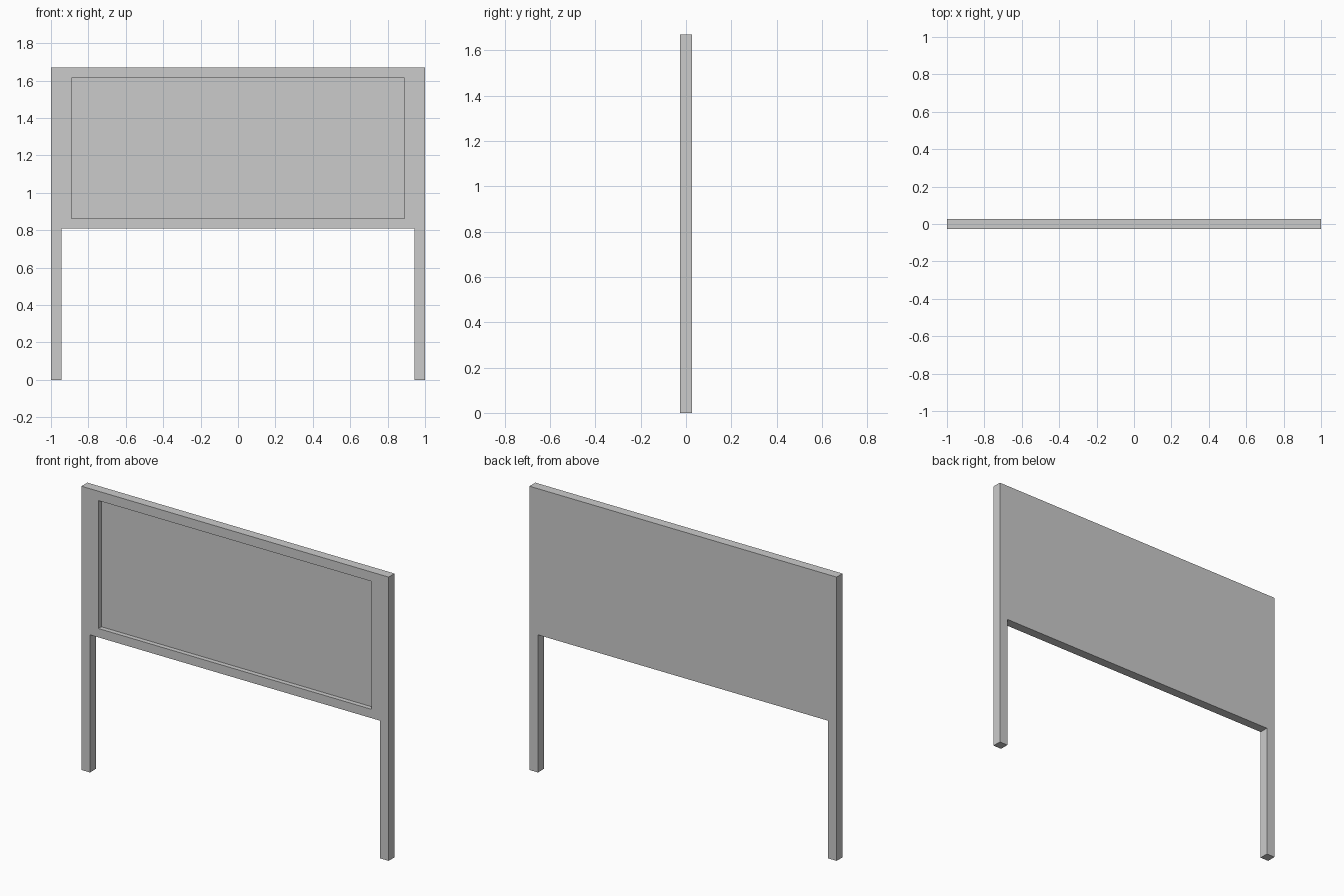
import bpy
import bmesh

if "Cube" in bpy.data.objects:
    bpy.data.objects.remove(bpy.data.objects["Cube"])

HALF_W, TOP, DEPTH = 1.0, 1.67, 0.0275
POST, BOARD_Z = 0.055, 0.81


def extruded(name, outline, y0, y1):
    """Extrude a front-view (x, z) outline from y0 to y1."""
    bm = bmesh.new()
    face = bm.faces.new([bm.verts.new((x, y0, z)) for x, z in outline])
    new = bmesh.ops.extrude_face_region(bm, geom=[face])["geom"]
    verts = [v for v in new if isinstance(v, bmesh.types.BMVert)]
    bmesh.ops.translate(bm, verts=verts, vec=(0, y1 - y0, 0))
    bmesh.ops.recalc_face_normals(bm, faces=bm.faces[:])
    mesh = bpy.data.meshes.new(name)
    bm.to_mesh(mesh)
    bm.free()
    obj = bpy.data.objects.new(name, mesh)
    bpy.context.collection.objects.link(obj)
    return obj


# Board and its two posts as one flush body
inner = HALF_W - POST
half = [(inner, BOARD_Z), (inner, 0), (HALF_W, 0), (HALF_W, TOP)]
outline = half + [(-x, z) for x, z in reversed(half)]
board = extruded("board_with_posts", outline, -DEPTH, DEPTH)

# Shallow panel recess in the front, half the thickness deep
rx, rz0, rz1 = 0.89, 0.862, 1.615
cutter = extruded("recess_cutter",
                  [(-rx, rz0), (rx, rz0), (rx, rz1), (-rx, rz1)],
                  -DEPTH - 0.05, 0.0)
cutter.hide_render = True
mod = board.modifiers.new("panel_recess", 'BOOLEAN')
mod.operation = 'DIFFERENCE'
mod.solver = 'EXACT'
mod.object = cutter

# Apply the recess and discard the cutter
bpy.context.view_layer.objects.active = board
bpy.ops.object.modifier_apply(modifier=mod.name)
bpy.data.objects.remove(cutter)
